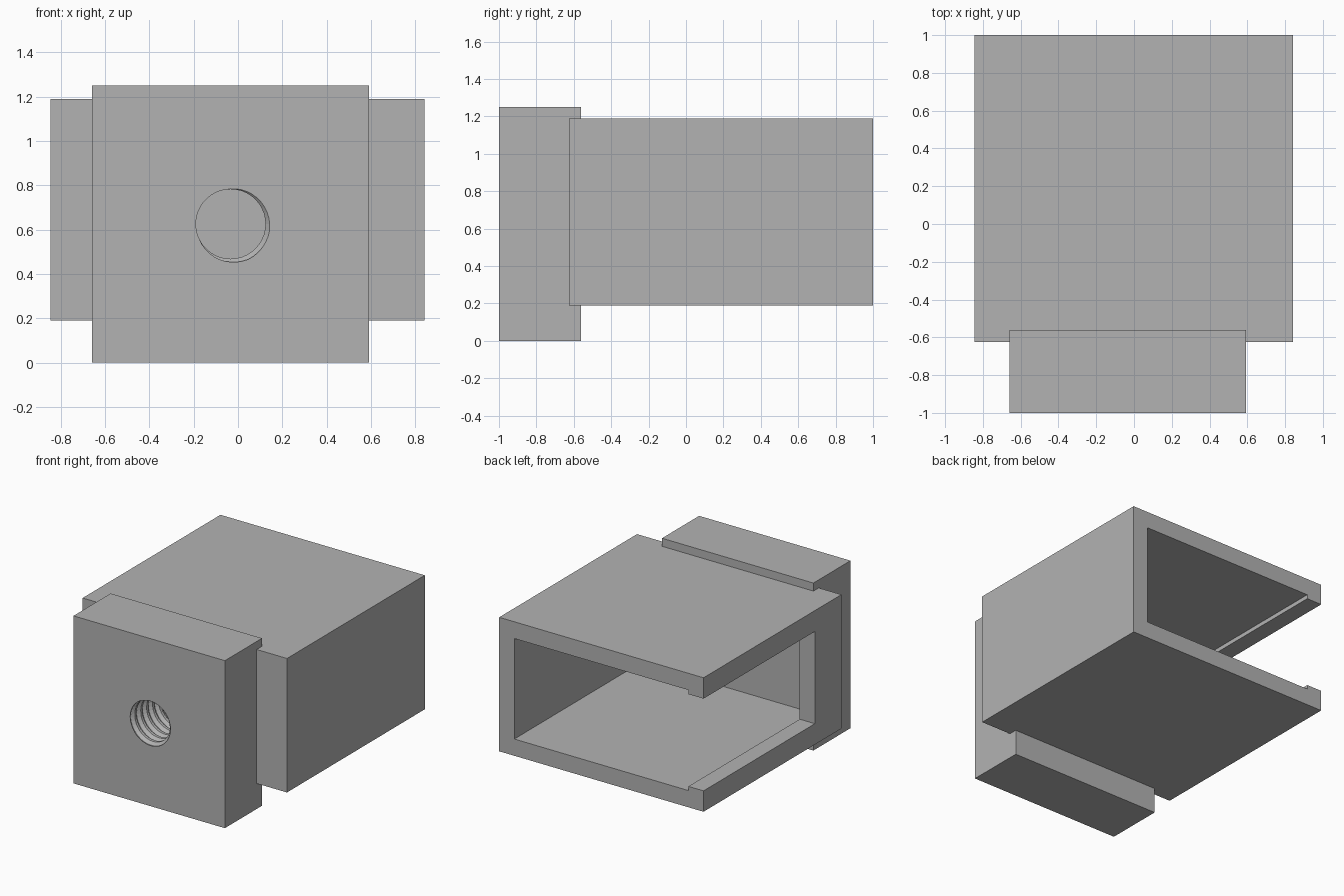
import bpy
import bmesh
from math import cos, sin, pi

cube = bpy.data.objects.get("Cube")
if cube:
    bpy.data.objects.remove(cube, do_unlink=True)

grey = bpy.data.materials.new("plain_grey")
grey.use_nodes = True
colour = (0.45, 0.45, 0.45, 1)
grey.diffuse_color = colour
grey.node_tree.nodes["Principled BSDF"].inputs["Base Color"].default_value = colour


def add_object(name, bm):
    bmesh.ops.recalc_face_normals(bm, faces=bm.faces)
    mesh = bpy.data.meshes.new(name)
    bm.to_mesh(mesh)
    bm.free()
    mesh.materials.append(grey)
    obj = bpy.data.objects.new(name, mesh)
    bpy.context.collection.objects.link(obj)
    return obj


def block(name, xs, ys, zs):
    """Axis-aligned box given its low and high limits on each axis."""
    bm = bmesh.new()
    bmesh.ops.create_cube(bm, size=1)
    for v in bm.verts:
        v.co = [lim[0] if c < 0 else lim[1] for c, lim in zip(v.co, (xs, ys, zs))]
    return add_object(name, bm)


def cut(target, cutter):
    """Subtract the cutter, bake the result and drop the cutter."""
    cutter.hide_render = True
    mod = target.modifiers.new("cut", "BOOLEAN")
    mod.operation, mod.solver, mod.object = "DIFFERENCE", "EXACT", cutter
    bpy.context.view_layer.objects.active = target
    bpy.ops.object.modifier_apply(modifier=mod.name)
    bpy.data.objects.remove(cutter, do_unlink=True)


def thread_cutter(cx, cz, front, minor, major, pitch, turns, steps=40):
    """Closed right-handed screw, widest at the lower right of the front face."""
    profile = [(0, minor), (0.3, minor), (0.55, major), (0.7, major)]
    start = front - 1.6 * pitch
    bm = bmesh.new()
    rows = []
    for s in range(turns * steps + 1):
        a = -pi / 4 - 2 * pi * s / steps
        rows.append([bm.verts.new((cx + r * cos(a), start + (s / steps + off) * pitch,
                                   cz + r * sin(a))) for off, r in profile])
    for s in range(turns * steps):
        for p in range(3):
            bm.faces.new((rows[s][p], rows[s][p + 1], rows[s + 1][p + 1], rows[s + 1][p]))
        if s + 1 + steps < len(rows):
            bm.faces.new((rows[s][3], rows[s + steps][0], rows[s + steps + 1][0], rows[s + 1][3]))
    # Close both ends with a fan to a point on the axis
    rim = [e for e in bm.edges if e.is_boundary]
    tips = [bm.verts.new((cx, y, cz)) for y in (start - pitch, start + (turns + 2) * pitch)]
    for e in rim:
        far = e.verts[0].co.y > start + turns * pitch / 2
        bm.faces.new((e.verts[0], e.verts[1], tips[far]))
    return add_object("thread_cutter", bm)


# Housing: open at the back and on one side, with a raised lip round the side opening
housing = block("housing", (-0.845, 0.842), (-0.625, 1), (0.19, 1.19))
cut(housing, block("cavity", (-0.72, 0.717), (-0.5, 1.2), (0.315, 1.065)))
cut(housing, block("side_opening", (-1, -0.6), (-0.3125, 1.2), (0.346, 1.034)))

# Mounting plate with a threaded hole
plate = block("mounting_plate", (-0.658, 0.592), (-1, -0.5625), (0, 1.25))
cut(plate, thread_cutter(-0.033, 0.625, -1, 0.157, 0.178, 0.07, 9))
